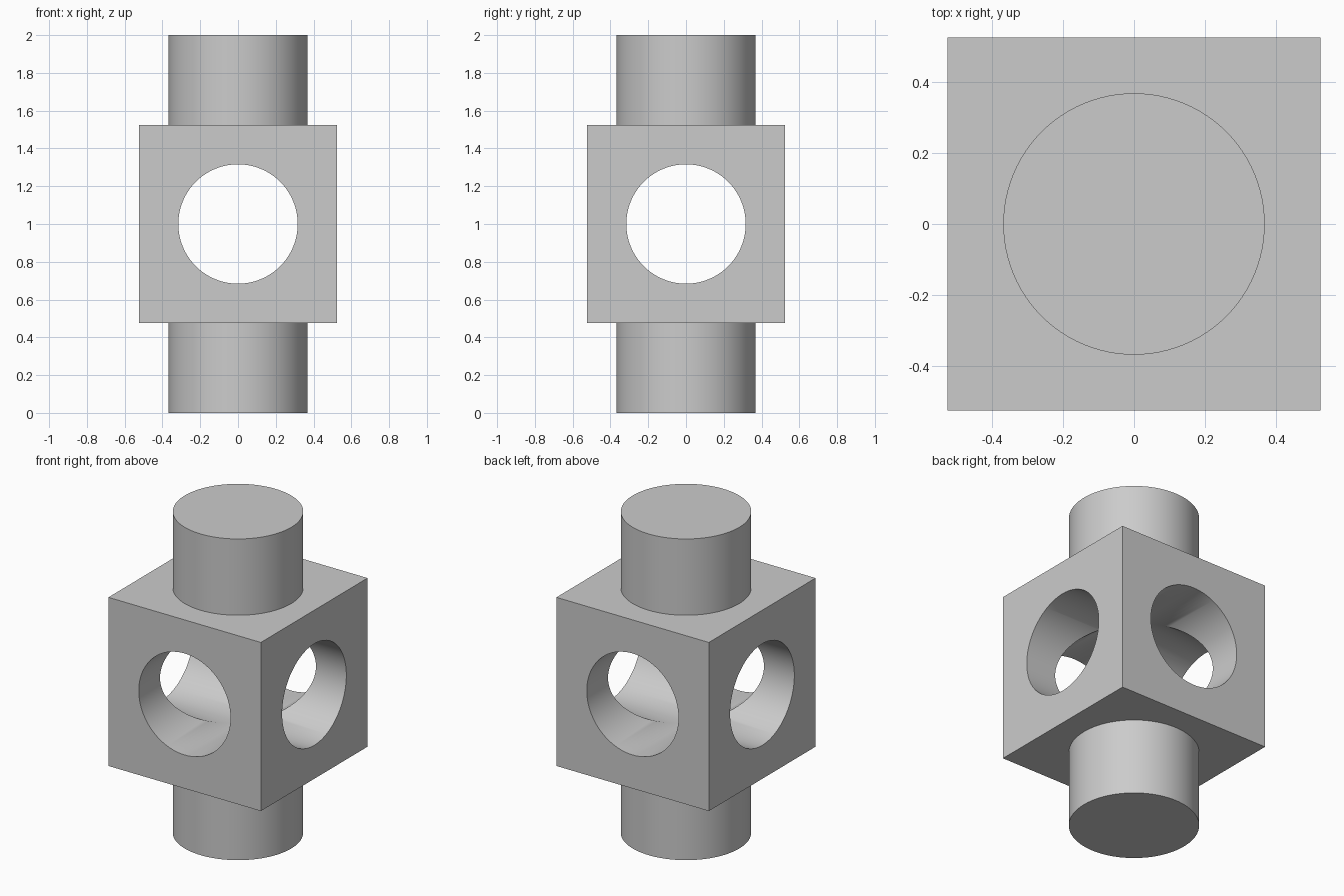
import bpy
from math import pi

if "Cube" in bpy.data.objects:
    bpy.data.objects.remove(bpy.data.objects["Cube"], do_unlink=True)

MID = 1.0          # height of the block centre
BLOCK = 1.05       # block edge length
SHAFT_R = 0.368
BORE_R = 0.316

grey = bpy.data.materials.new("light_grey")
grey.use_nodes = True
colour = (0.6, 0.6, 0.6, 1)
grey.diffuse_color = colour
grey.node_tree.nodes["Principled BSDF"].inputs["Base Color"].default_value = colour


def cylinder(name, radius, length, rotation=(0, 0, 0)):
    bpy.ops.mesh.primitive_cylinder_add(vertices=96, radius=radius, depth=length,
                                        location=(0, 0, MID), rotation=rotation)
    obj = bpy.context.object
    obj.name = name
    obj.data.materials.append(grey)
    return obj


def combine(target, tool, operation):
    mod = target.modifiers.new(tool.name, "BOOLEAN")
    mod.operation = operation
    mod.solver = "EXACT"
    mod.object = tool
    bpy.context.view_layer.objects.active = target
    bpy.ops.object.modifier_apply(modifier=mod.name)
    bpy.data.objects.remove(tool, do_unlink=True)


# Central block
bpy.ops.mesh.primitive_cube_add(size=BLOCK, location=(0, 0, MID))
body = bpy.context.object
body.name = "bored_block_with_shaft"
body.data.materials.append(grey)

# Vertical shaft, standing out above and below
combine(body, cylinder("shaft", SHAFT_R, 2), "UNION")

# Two crossing horizontal bores
combine(body, cylinder("side_bore", BORE_R, 1.4, (0, pi / 2, 0)), "DIFFERENCE")
combine(body, cylinder("front_bore", BORE_R, 1.4, (pi / 2, 0, 0)), "DIFFERENCE")

# Smooth round walls, sharp edges
bpy.ops.object.select_all(action="DESELECT")
body.select_set(True)
bpy.context.view_layer.objects.active = body
bpy.ops.object.shade_smooth_by_angle(angle=pi / 6)
